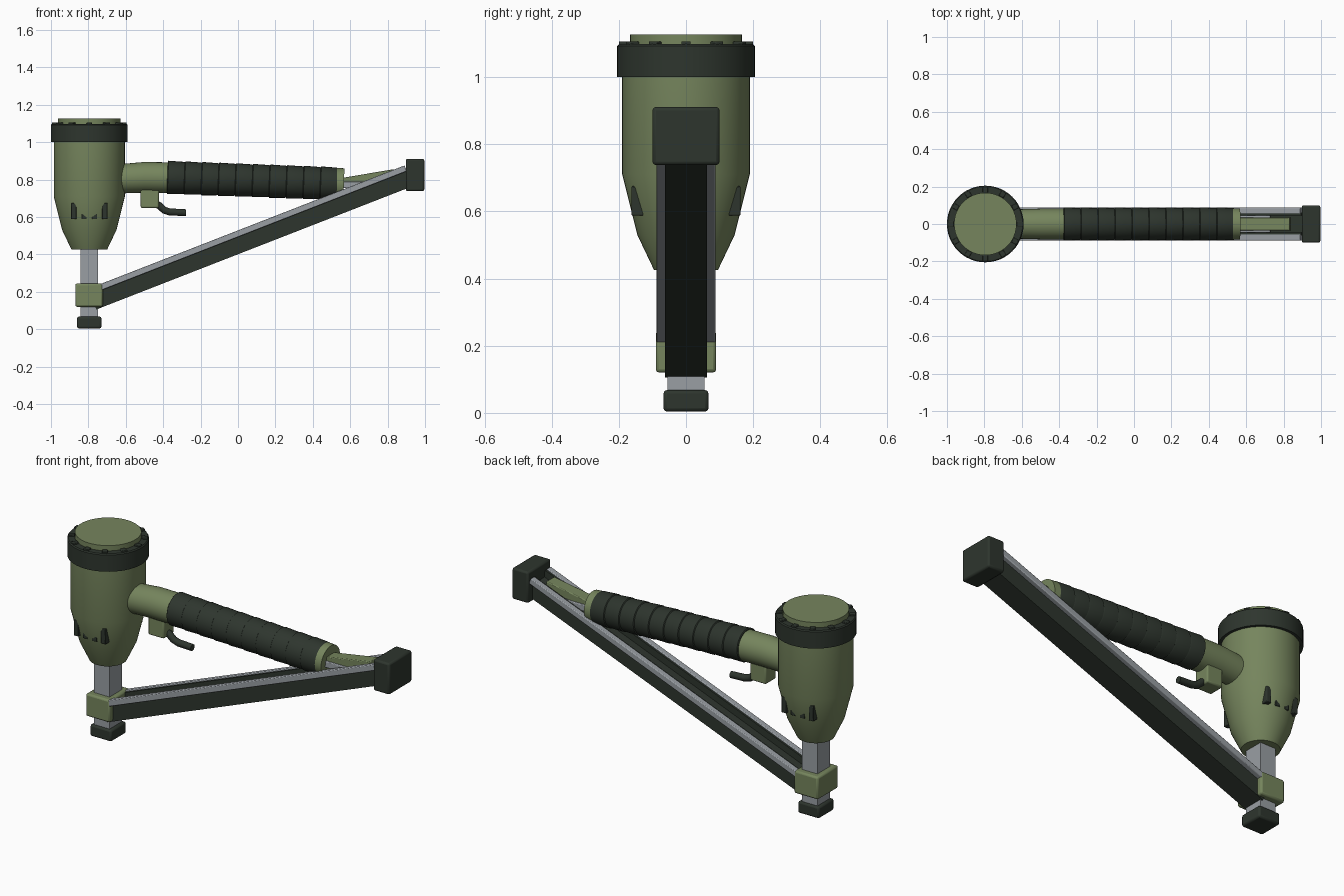
import bpy, bmesh, math
from mathutils import Vector, Matrix

if "Cube" in bpy.data.objects:
    bpy.data.objects.remove(bpy.data.objects["Cube"])


def material(name, rgb):
    m = bpy.data.materials.new(name)
    m.diffuse_color = (*rgb, 1)
    m.use_nodes = True
    m.node_tree.nodes["Principled BSDF"].inputs["Base Color"].default_value = m.diffuse_color
    return m


GREEN = material("olive green", (0.18, 0.235, 0.11))
DARK = material("dark rubber", (0.027, 0.036, 0.027))
GREY = material("grey steel", (0.32, 0.345, 0.37))
AX = -0.795  # body axis


def finish(name, bm, mat, bevel=0.0):
    bmesh.ops.recalc_face_normals(bm, faces=bm.faces)
    me = bpy.data.meshes.new(name)
    bm.to_mesh(me)
    bm.free()
    me.materials.append(mat)
    me.shade_smooth()
    me.set_sharp_from_angle(angle=math.radians(30))
    ob = bpy.data.objects.new(name, me)
    bpy.context.collection.objects.link(ob)
    if bevel:
        b = ob.modifiers.new("bevel", 'BEVEL')
        b.width, b.segments = bevel, 2
    return ob


def box(name, lo, hi, mat, bevel=0.0):
    bm = bmesh.new()
    lo, hi = Vector(lo), Vector(hi)
    mtx = Matrix.Translation((lo + hi) / 2) @ Matrix.Diagonal((*(hi - lo), 1))
    bmesh.ops.create_cube(bm, size=1, matrix=mtx)
    return finish(name, bm, mat, bevel)


def loft(name, rings, mat, sides=32, scale_y=1.0):
    """Capped tube through (x, z, radius) rings in the y = 0 plane."""
    bm = bmesh.new()
    loops = []
    for i, (x, z, r) in enumerate(rings):
        a, b = rings[max(i - 1, 0)], rings[min(i + 1, len(rings) - 1)]
        d = Vector((b[0] - a[0], 0, b[1] - a[1]))
        if d.length < 1e-5:
            d = Vector((0, 0, 1))
        d.normalize()
        side = Vector((0, 1, 0))
        up = d.cross(side)
        loops.append([bm.verts.new(Vector((x, 0, z)) + r * (
            side * math.cos(t) * scale_y + up * math.sin(t)))
            for t in (2 * math.pi * k / sides for k in range(sides))])
    for p, q in zip(loops, loops[1:]):
        for k in range(sides):
            n = (k + 1) % sides
            bm.faces.new((p[k], p[n], q[n], q[k]))
    bm.faces.new(loops[0])
    bm.faces.new(loops[-1])
    return finish(name, bm, mat)


def lathe(name, profile, mat):
    """Upright turned part on the body axis from (radius, z) points."""
    return loft(name, [(AX, z, r) for r, z in profile], mat, sides=48)


def sloped(name, outline, u0, u1, mat, origin, angle, bevel=0.0):
    """Extrude a (y, height) outline along a slope in the xz plane."""
    bm = bmesh.new()
    u = Vector((math.cos(angle), 0, math.sin(angle)))
    v = Vector((-math.sin(angle), 0, math.cos(angle)))
    o = Vector((origin[0], 0, origin[1]))
    face = bm.faces.new([bm.verts.new(o + u * u0 + v * h + Vector((0, y, 0)))
                         for y, h in outline])
    new = bmesh.ops.extrude_face_region(bm, geom=[face])["geom"]
    bmesh.ops.translate(bm, vec=u * (u1 - u0),
                        verts=[g for g in new if isinstance(g, bmesh.types.BMVert)])
    return finish(name, bm, mat, bevel)


def rect(y0, y1, h0, h1):
    return [(y0, h0), (y1, h0), (y1, h1), (y0, h1)]


# Cylinder body with tapered lower end, top cap and rubber ring
lathe("body", [(0.095, 0.425), (0.145, 0.53), (0.19, 0.71), (0.19, 1.03)], GREEN)
lathe("cap_ring", [(0.205, 1.0), (0.205, 1.092), (0.2, 1.098)], DARK)
lathe("top_cap", [(0.167, 1.08), (0.167, 1.127)], GREEN)

# Small lugs around the ring
for i in range(12):
    lug = box(f"ring_lug_{i + 1}", (0.168, -0.014, 1.09), (0.2, 0.014, 1.106), DARK, 0.003)
    lug.data.transform(Matrix.Translation((AX, 0, 0)) @ Matrix.Rotation(i * math.pi / 6, 4, 'Z'))

# Exhaust vents, front and back
for s in (-1, 1):
    for i, dx in enumerate((-0.083, -0.028, 0.028, 0.083)):
        y0, y1 = sorted((s * 0.1, s * 0.162))
        box(f"vent_{'front' if s < 0 else 'back'}_{i + 1}",
            (AX + dx - 0.014, y0, 0.588), (AX + dx + 0.014, y1, 0.675), DARK, 0.003)

# Nose, foot and magazine bracket
box("nose", (-0.843, -0.055, 0.05), (-0.748, 0.055, 0.46), GREY)
box("foot", (-0.86, -0.067, 0.004), (-0.73, 0.067, 0.068), DARK, 0.01)
box("bracket", (-0.87, -0.09, 0.12), (-0.723, 0.09, 0.245), GREEN, 0.01)

# Sloping magazine channel with two steel rails and an end cap
SLOPE = math.radians(21.3)
BASE = (-0.725, 0.118)
channel = [(-0.062, 0), (0.062, 0), (0.062, 0.112), (0.045, 0.112),
           (0.045, 0.075), (-0.045, 0.075), (-0.045, 0.112), (-0.062, 0.112)]
sloped("magazine", channel, -0.035, 1.78, DARK, BASE, SLOPE)
for s in (-1, 1):
    y0, y1 = sorted((s * 0.055, s * 0.088))
    sloped("rail_front" if s < 0 else "rail_back", rect(y0, y1, 0.086, 0.119),
           0.0, 1.78, GREY, BASE, SLOPE, 0.004)
box("magazine_end_cap", (0.897, -0.1, 0.738), (0.996, 0.1, 0.911), DARK, 0.01)

# Handle neck, ribbed grip and rear collar
loft("handle_neck", [(-0.68, 0.798, 0.078), (-0.6, 0.806, 0.079), (-0.5, 0.812, 0.082),
                     (-0.36, 0.81, 0.082)], GREEN)
RIBS, X0, X1 = 10, -0.378, 0.53
ribs = []
for i in range(RIBS):
    for t, r in ((0.0, 0.084), (0.04, 0.089), (0.94, 0.086)):
        f = (i + t) / RIBS
        ribs.append((X0 + (X1 - X0) * f, 0.812 - 0.034 * f, r))
ribs.append((X1, 0.778, 0.084))
loft("grip", ribs, DARK)
loft("rear_collar", [(0.515, 0.779, 0.085), (0.566, 0.777, 0.083)], GREEN)

# Latch plate and pin joining handle to magazine
sloped("latch", rect(-0.035, 0.035, -0.045, 0.0), 0.0, 0.285, GREEN,
       (0.55, 0.808), math.radians(9.5), 0.004)
box("latch_pin", (0.55, -0.045, 0.755), (0.73, 0.045, 0.79), GREY, 0.004)

# Trigger housing and lever
box("trigger_housing", (-0.52, -0.045, 0.648), (-0.423, 0.045, 0.76), GREEN, 0.008)
loft("trigger_lever", [(-0.45, 0.675, 0.019), (-0.42, 0.66, 0.019), (-0.395, 0.637, 0.019),
                       (-0.365, 0.627, 0.019), (-0.278, 0.623, 0.018)], DARK, 16)
